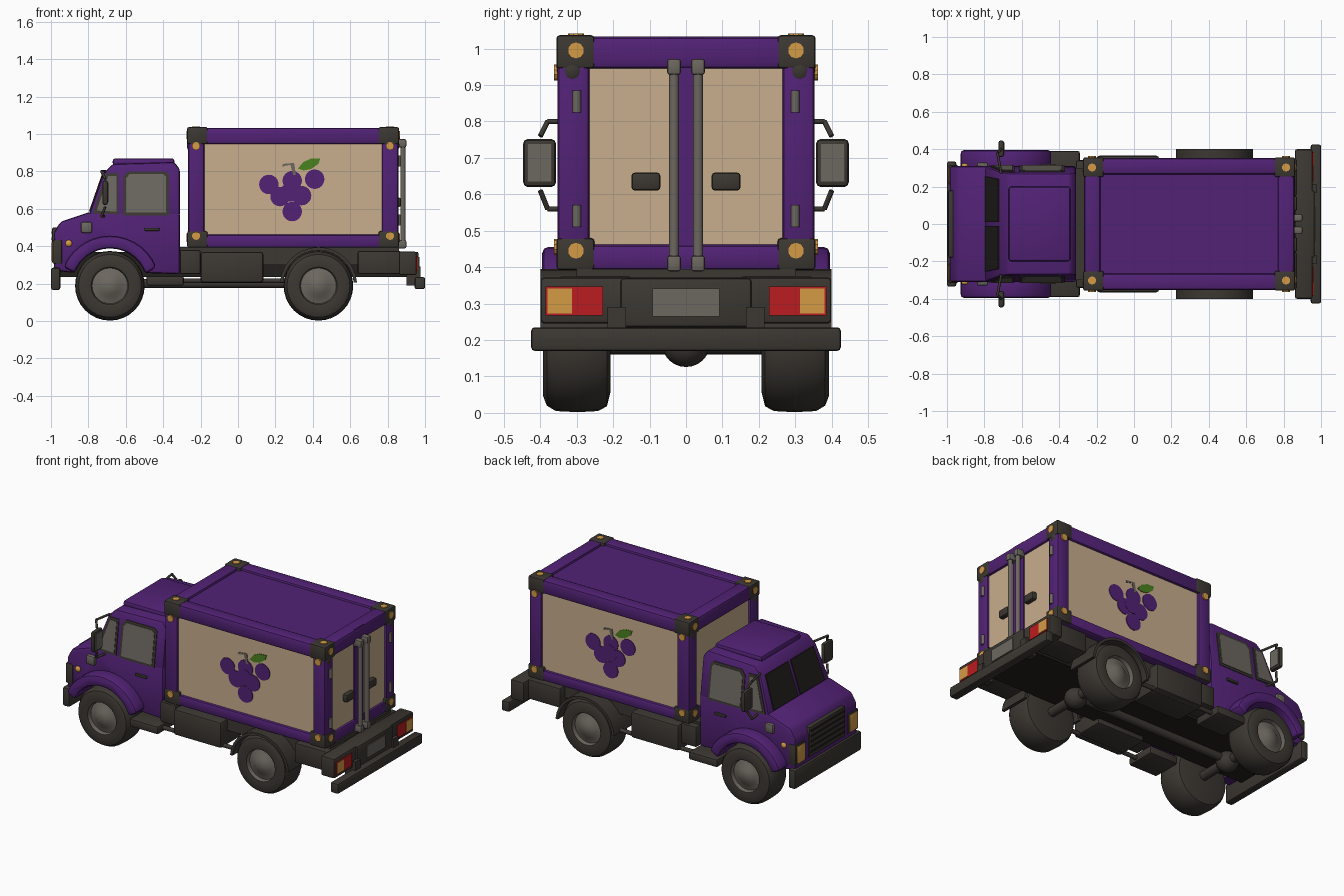
import bpy, bmesh, math
from mathutils import Vector, Matrix

cube = bpy.data.objects.get("Cube")
if cube:
    bpy.data.objects.remove(cube)


def material(name, *rgb):
    m = bpy.data.materials.new(name)
    m.use_nodes = True
    m.diffuse_color = (*rgb, 1)
    m.node_tree.nodes["Principled BSDF"].inputs["Base Color"].default_value = (*rgb, 1)
    return m


PURPLE = material("purple paint", 0.085, 0.016, 0.18)
TAN = material("tan panel", 0.58, 0.42, 0.27)
DARK = material("dark grey", 0.045, 0.039, 0.032)
BLACK = material("near black", 0.016, 0.014, 0.012)
GREY = material("mid grey", 0.15, 0.135, 0.115)
ORANGE = material("amber", 0.66, 0.33, 0.06)
RED = material("red lens", 0.5, 0.012, 0.014)
GREEN = material("leaf green", 0.07, 0.22, 0.015)
made = []


def finish(name, bm, *mats, bevel=0.0):
    bmesh.ops.recalc_face_normals(bm, faces=bm.faces)
    if bevel:
        edges = [e for e in bm.edges if e.calc_face_angle(0) > 0.5]
        bmesh.ops.bevel(bm, geom=edges, offset=bevel, segments=2, profile=0.5,
                        affect='EDGES', clamp_overlap=True)
    me = bpy.data.meshes.new(name)
    bm.to_mesh(me)
    bm.free()
    for m in mats:
        me.materials.append(m)
    ob = bpy.data.objects.new(name, me)
    bpy.context.collection.objects.link(ob)
    made.append(ob)
    return ob


def box(name, x, y, z, mat, bevel=0.0):
    """Box from (min, max) pairs."""
    bm = bmesh.new()
    size = [b - a for a, b in (x, y, z)]
    mid = [(a + b) / 2 for a, b in (x, y, z)]
    bmesh.ops.create_cube(bm, size=1, matrix=Matrix.Translation(mid) @ Matrix.Diagonal((*size, 1)))
    return finish(name, bm, mat, bevel=bevel)


def both(name, x, y, z, mat, bevel=0.0):
    """Mirrored pair of boxes."""
    box("left_" + name, x, y, z, mat, bevel)
    box("right_" + name, x, (-y[1], -y[0]), z, mat, bevel)


def rod(name, a, b, r, mat, r2=None, sides=16):
    a, b = Vector(a), Vector(b)
    d = b - a
    bm = bmesh.new()
    mtx = Matrix.Translation((a + b) / 2) @ d.to_track_quat('Z', 'Y').to_matrix().to_4x4()
    bmesh.ops.create_cone(bm, cap_ends=True, segments=sides, radius1=r,
                          radius2=r if r2 is None else r2, depth=d.length, matrix=mtx)
    return finish(name, bm, mat)


def ball(name, c, size, mat):
    bm = bmesh.new()
    bmesh.ops.create_uvsphere(bm, u_segments=20, v_segments=12, radius=1,
                              matrix=Matrix.Translation(c) @ Matrix.Diagonal((*size, 1)))
    return finish(name, bm, mat)


def prism(name, pts, place, t0, t1, mat, bevel=0.0):
    """Extrude a 2D outline from t0 to t1, put in space by place(u, v, t)."""
    bm = bmesh.new()
    lo, hi = [[bm.verts.new(place(u, v, t)) for u, v in pts] for t in (t0, t1)]
    bm.faces.new(lo)
    bm.faces.new(hi)
    for i in range(len(pts)):
        j = (i + 1) % len(pts)
        bm.faces.new((lo[i], lo[j], hi[j], hi[i]))
    return finish(name, bm, mat, bevel=bevel)


def arc(cx, cz, r, a0, a1, n=14):
    angles = [math.radians(a0 + (a1 - a0) * i / n) for i in range(n + 1)]
    return [(cx + r * math.cos(a), cz + r * math.sin(a)) for a in angles]


def flat(u, v, t):
    return (u, t, v)


def wall(z):
    """Half width of the cab at height z."""
    return 0.31 - 0.14 * max(0, z - 0.57)


FRONT, REAR, HUB = -0.685, 0.43, 0.188

# Cab: lower body with wheel arches, tapered upper half, roof panel
lower = [(-0.985, 0.27), (-0.985, 0.47), (-0.95, 0.53), (-0.8, 0.58), (-0.31, 0.58), (-0.31, 0.25)]
prism("cab_lower", lower + arc(FRONT, HUB, 0.2, 20, 160), flat, -0.31, 0.31, PURPLE, 0.015)
upper = [(-0.8, 0.56), (-0.72, 0.79), (-0.67, 0.84), (-0.34, 0.85), (-0.31, 0.81), (-0.31, 0.56)]
prism("cab_upper", upper, lambda u, v, t: (u, t * wall(v), v), -1, 1, PURPLE, 0.015)
box("roof_panel", (-0.67, -0.34), (-0.2, 0.2), (0.83, 0.87), PURPLE, 0.015)

# Windscreen halves, lying on the sloped front
for s in (-1, 1):
    prism("windscreen", [(0.012, 0.585), (0.255, 0.585), (0.24, 0.785), (0.012, 0.785)],
          lambda u, v, t: (-0.8 + (v - 0.56) * 0.348 - t, s * u, v), -0.003, 0.006, BLACK)

# Cab sides: windows, door details, arches, mirrors, steps
door_glass = [(-0.6, 0.58), (-0.385, 0.58), (-0.385, 0.77), (-0.4, 0.785), (-0.58, 0.785), (-0.6, 0.76)]
door_frame = [(-0.615, 0.565), (-0.37, 0.565), (-0.37, 0.785), (-0.39, 0.8), (-0.59, 0.8), (-0.615, 0.77)]
vent_glass = [(-0.755, 0.59), (-0.65, 0.585), (-0.65, 0.775), (-0.695, 0.775)]
vent_frame = [(-0.775, 0.575), (-0.638, 0.57), (-0.638, 0.79), (-0.705, 0.79)]
for s, side in ((1, "left_"), (-1, "right_")):
    def skin(u, v, t):
        return (u, s * (wall(v) + t), v)
    for label, pts, t, mat in (("door_window_frame", door_frame, 0.004, DARK),
                               ("door_window", door_glass, 0.007, GREY),
                               ("vent_window_frame", vent_frame, 0.004, DARK),
                               ("vent_window", vent_glass, 0.007, GREY)):
        prism(side + label, pts, skin, t - 0.008, t, mat)
    arch = arc(FRONT, HUB, 0.268, 22, 158) + arc(FRONT, HUB, 0.2, 160, 18)
    prism(side + "front_arch", arch, flat, s * 0.27, s * 0.395, PURPLE, 0.018)
    prism(side + "rear_mudguard", arc(REAR, HUB, 0.207, 5, 175) + arc(REAR, HUB, 0.19, 175, 5),
          flat, s * 0.2, s * 0.4, DARK)
    x = -0.71
    for z0, z1 in ((0.8, 0.76), (0.56, 0.61)):
        rod(side + "mirror_arm", (x, s * 0.27, z0), (x - 0.02, s * 0.38, z0), 0.007, DARK)
        rod(side + "mirror_bracket", (x - 0.02, s * 0.38, z0), (x, s * 0.4, z1), 0.007, DARK)
    ball(side + "headlamp_marker", (-0.905, s * 0.313, 0.415), (0.018, 0.012, 0.018), ORANGE)
both("mirror", (-0.725, -0.695), (0.357, 0.447), (0.62, 0.752), DARK, 0.013)
both("mirror_glass", (-0.698, -0.692), (0.368, 0.437), (0.635, 0.738), GREY)
both("door_handle", (-0.5, -0.42), (0.3, 0.322), (0.482, 0.498), DARK, 0.004)
both("side_vent", (-0.84, -0.78), (0.29, 0.33), (0.47, 0.53), GREY, 0.012)
both("step", (-0.49, -0.29), (0.2, 0.39), (0.19, 0.24), DARK, 0.01)

# Cab front: grille, headlamps, bumper
box("grille", (-0.994, -0.95), (-0.18, 0.18), (0.31, 0.5), DARK, 0.008)
for i in range(5):
    z = 0.335 + i * 0.033
    box("grille_bar", (-0.998, -0.98), (-0.165, 0.165), (z, z + 0.012), BLACK)
both("headlamp_frame", (-0.992, -0.94), (0.21, 0.316), (0.305, 0.435), DARK, 0.01)
both("headlamp", (-0.998, -0.96), (0.22, 0.306), (0.315, 0.425), ORANGE, 0.01)
box("front_bumper", (-1.0, -0.95), (-0.335, 0.335), (0.165, 0.285), DARK, 0.012)

# Chassis, tanks, axles
box("chassis", (-0.95, 0.9), (-0.19, 0.19), (0.235, 0.37), BLACK)
box("cargo_base", (-0.31, 0.86), (-0.3, 0.3), (0.3, 0.395), DARK)
both("storage_box", (-0.2, 0.135), (0.15, 0.365), (0.205, 0.37), DARK, 0.015)
both("battery_box", (-0.31, -0.2), (0.15, 0.34), (0.25, 0.38), DARK, 0.01)
both("rear_skirt", (0.64, 0.87), (0.15, 0.35), (0.25, 0.375), DARK, 0.01)
rod("drive_shaft", (FRONT, 0, 0.2), (REAR, 0, 0.2), 0.025, DARK)
for s in (-1, 1):
    rod("side_pipe", (-0.48, s * 0.33, 0.215), (0.25, s * 0.33, 0.215), 0.013, DARK)
for x in (FRONT, REAR):
    rod("axle", (x, -0.25, HUB), (x, 0.25, HUB), 0.028, DARK)
    ball("differential", (x, 0, HUB), (0.065, 0.065, 0.062), DARK)

# Wheels: turned profile of (radius, offset outwards), grey inside the rim
tyre = [(0.0, 0.0), (0.13, 0.0), (0.17, 0.01), (0.183, 0.035), (0.186, 0.09), (0.183, 0.15),
        (0.168, 0.175), (0.14, 0.186), (0.1, 0.18), (0.095, 0.155), (0.06, 0.165), (0.04, 0.18), (0.0, 0.186)]
for x in (FRONT, REAR):
    for s, side in ((1, "left_"), (-1, "right_")):
        bm = bmesh.new()
        vs = [bm.verts.new((x + r, s * (0.207 + o), HUB)) for r, o in tyre]
        es = [bm.edges.new(p) for p in zip(vs, vs[1:])]
        bmesh.ops.spin(bm, geom=vs + es, cent=(x, 0, HUB), axis=(0, 1, 0),
                       angle=math.tau, steps=32, use_duplicate=False)
        bmesh.ops.remove_doubles(bm, verts=bm.verts, dist=0.0005)
        for f in bm.faces:
            c = f.calc_center_median()
            f.material_index = int(math.hypot(c.x - x, c.z - HUB) < 0.1 and abs(c.y) > 0.3)
        finish(side + "wheel", bm, DARK, GREY)

# Cargo box: core with tan walls and purple roof, framed by beams
X0, X1, Y, Z0, Z1 = -0.268, 0.857, 0.353, 0.392, 1.033
W = 0.088
core = box("cargo_core", (X0 + 0.015, X1 - 0.015), (-Y + 0.015, Y - 0.015), (Z0 + 0.015, Z1 - 0.015), TAN)
core.data.materials.append(PURPLE)
for f in core.data.polygons:
    f.material_index = int(abs(f.normal.z) > 0.5)
for s in (-1, 1):
    ys = (Y - W, Y) if s > 0 else (-Y, W - Y)
    for zs in ((Z0, Z0 + 0.07), (Z1 - W, Z1)):
        box("long_beam", (X0, X1), ys, zs, PURPLE, 0.016)
    for xs in ((X0, X0 + W), (X1 - W, X1)):
        box("corner_post", xs, ys, (Z0, Z1), PURPLE, 0.016)
for xs in ((X0, X0 + W), (X1 - W, X1)):
    for zs in ((Z0, Z0 + 0.07), (Z1 - W, Z1)):
        box("cross_beam", xs, (-Y, Y), zs, PURPLE, 0.016)
box("door_post", (0.8, 0.85), (-0.045, 0.045), (Z0, Z1), PURPLE)

# Corner caps with bolts on each outer face
for sx, cx in ((-1, X0 - 0.004), (1, X1 + 0.004)):
    for s in (-1, 1):
        cy = s * (Y + 0.003)
        for zs, side_z, end_z in (((0.392, 0.48), 0.455, 0.445), ((0.945, 1.037), 0.935, 0.995)):
            box("corner_cap", sorted((cx, cx - sx * 0.11)), sorted((cy, cy - s * 0.105)), zs, DARK, 0.01)
            bx = cx - sx * 0.048
            rod("side_bolt", (bx, s * 0.33, side_z), (bx, s * 0.363, side_z), 0.022, ORANGE, sides=10)
            by = s * 0.302
            rod("end_bolt", (cx - sx * 0.03, by, end_z), (cx + sx * 0.004, by, end_z), 0.022, ORANGE, sides=10)
        rod("top_bolt", (bx, by, 1.01), (bx, by, 1.041), 0.022, ORANGE, sides=10)
        ball("cap_knuckle", (cx - sx * 0.048, s * 0.312, 0.94), (0.05, 0.047, 0.052), DARK)

# Rear doors: lock rods, handles, hinges
for s in (-1, 1):
    y = s * 0.033
    rod("lock_rod", (0.882, y, 0.4), (0.882, y, 0.97), 0.014, GREY)
    for z in (0.41, 0.95):
        box("rod_bracket", (0.845, 0.9), (y - 0.019, y + 0.019), (z - 0.022, z + 0.022), GREY, 0.008)
    for z in (0.54, 0.855):
        rod("hinge", (0.858, s * 0.3, z - 0.03), (0.858, s * 0.3, z + 0.03), 0.012, GREY)
both("door_latch", (0.835, 0.872), (0.07, 0.15), (0.61, 0.66), DARK, 0.01)

# Tail: lamp block, plate, bumper
box("tail_block", (0.86, 0.955), (-0.4, 0.4), (0.245, 0.372), DARK, 0.012)
box("plate_holder", (0.9, 0.965), (-0.18, 0.18), (0.235, 0.37), DARK, 0.01)
box("number_plate", (0.95, 0.97), (-0.092, 0.092), (0.265, 0.342), GREY)
both("tail_lamp", (0.93, 0.96), (0.228, 0.385), (0.268, 0.347), RED)
both("turn_lamp", (0.93, 0.963), (0.313, 0.38), (0.273, 0.342), ORANGE)
box("rear_bumper", (0.945, 1.0), (-0.425, 0.425), (0.17, 0.235), DARK, 0.01)
for s in (-1, 1):
    ball("bumper_stud", (0.98, s * 0.19, 0.2), (0.02, 0.022, 0.022), DARK)
    box("bumper_bracket", (0.9, 0.975), (s * 0.19 - 0.025, s * 0.19 + 0.025), (0.19, 0.29), DARK)

# Painted fruit on both side panels, offsets from the panel middle
grapes = [(-0.125, 0.73), (0, 0.75), (0.12, 0.758), (-0.065, 0.665), (0.05, 0.67), (0, 0.585), (-0.01, 0.69)]
leaf = [(0.03, 0.815), (0.06, 0.85), (0.1, 0.868), (0.15, 0.87), (0.14, 0.84), (0.1, 0.812), (0.06, 0.805)]
stem = [(-0.055, 0.825), (-0.01, 0.835), (0.005, 0.78), (0.02, 0.78), (0.01, 0.845), (-0.05, 0.84)]
for s in (-1, 1):
    def panel(u, v, t):
        return (0.29 - s * u, s * (Y - 0.015 + t), v)
    for i, (u, v) in enumerate(grapes):
        prism("grape", arc(u, v, 0.052, 0, 345, 23), panel, -0.002, 0.003 + i * 0.0003, PURPLE)
    prism("leaf", leaf, panel, -0.002, 0.004, GREEN)
    prism("stem", stem, panel, -0.002, 0.0035, GREY)

# Smooth shading with sharp edges kept
bpy.ops.object.select_all(action='DESELECT')
for ob in made:
    ob.select_set(True)
bpy.context.view_layer.objects.active = made[0]
bpy.ops.object.shade_smooth_by_angle(angle=math.radians(35))
